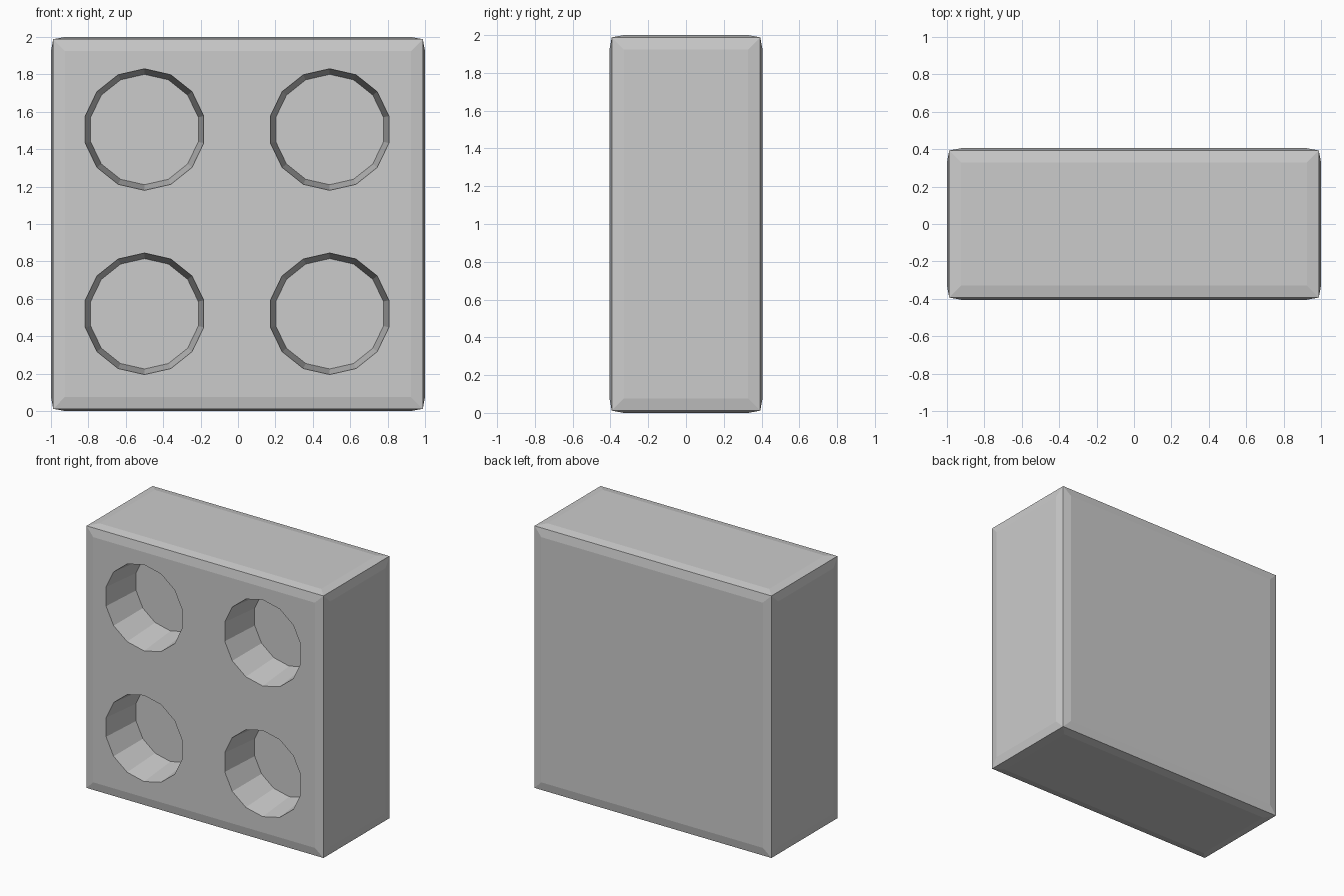
import bpy, bmesh, math
from mathutils import Matrix, Vector

if "Cube" in bpy.data.objects:
    bpy.data.objects.remove(bpy.data.objects["Cube"])


def make_object(name, bm):
    mesh = bpy.data.meshes.new(name)
    bmesh.ops.recalc_face_normals(bm, faces=bm.faces)
    bm.to_mesh(mesh)
    bm.free()
    obj = bpy.data.objects.new(name, mesh)
    bpy.context.collection.objects.link(obj)
    return obj


# Block: each side is a slightly raised panel with softened borders
EDGE = 0.012
bm = bmesh.new()
bmesh.ops.create_cube(bm, size=2)
bmesh.ops.scale(bm, vec=Vector((1 - EDGE, 0.405 - EDGE, 1 - EDGE)), verts=bm.verts)
bmesh.ops.translate(bm, vec=Vector((0, 0, 1)), verts=bm.verts)
bmesh.ops.inset_individual(bm, faces=bm.faces[:], thickness=0.09, depth=EDGE)
block = make_object("block", bm)

# Four blind round holes in the front, tapering slightly to a flat floor
FRONT, FLOOR, OVER = -0.405, -0.09, 0.06
R_RIM, R_FLOOR = 0.325, 0.295
depth = FLOOR - FRONT
r_outer = R_RIM + (R_RIM - R_FLOOR) * OVER / depth
bm = bmesh.new()
for x in (-0.5, 0.49):
    for z in (0.52, 1.505):
        pos = Matrix.Translation((x, (FLOOR + FRONT - OVER) / 2, z))
        bmesh.ops.create_cone(
            bm, cap_ends=True, segments=14, radius1=r_outer, radius2=R_FLOOR,
            depth=depth + OVER, matrix=pos @ Matrix.Rotation(-math.pi / 2, 4, 'X'))
cutter = make_object("hole_cutter", bm)
cutter.hide_render = True

mod = block.modifiers.new("holes", 'BOOLEAN')
mod.operation = 'DIFFERENCE'
mod.solver = 'EXACT'
mod.object = cutter
bpy.context.view_layer.objects.active = block
block.select_set(True)
bpy.ops.object.modifier_apply(modifier=mod.name)
bpy.data.objects.remove(cutter)
